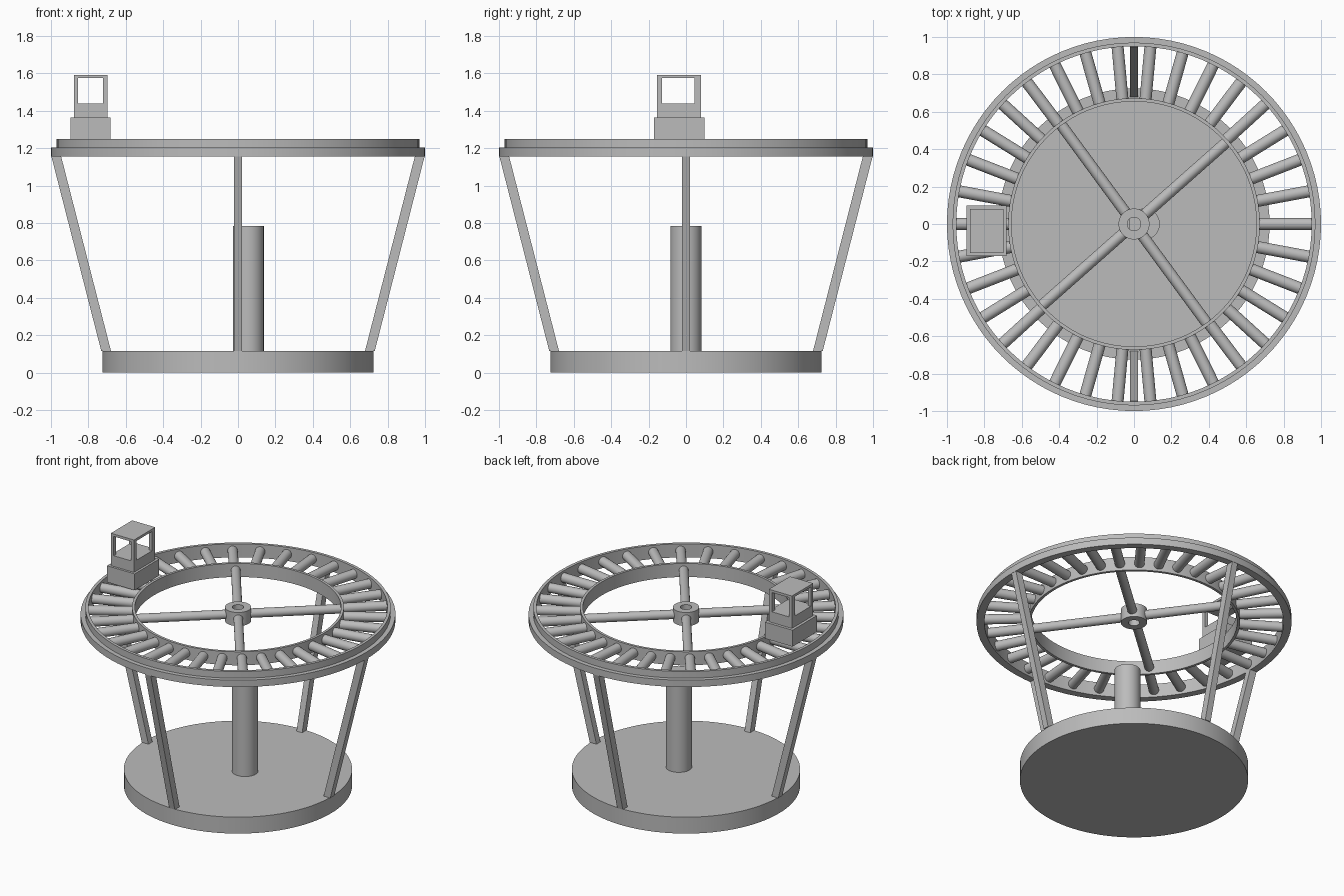
import bpy, bmesh, math
from mathutils import Vector

cube = bpy.data.objects.get("Cube")
if cube:
    bpy.data.objects.remove(cube, do_unlink=True)

grey = bpy.data.materials.new("plain grey")
grey.use_nodes = True
grey.diffuse_color = (0.5, 0.5, 0.5, 1)
grey.node_tree.nodes["Principled BSDF"].inputs["Base Color"].default_value = (0.5, 0.5, 0.5, 1)


def finish(bm, name, smooth=False):
    bmesh.ops.recalc_face_normals(bm, faces=bm.faces)
    mesh = bpy.data.meshes.new(name)
    bm.to_mesh(mesh)
    bm.free()
    mesh.materials.append(grey)
    ob = bpy.data.objects.new(name, mesh)
    bpy.context.collection.objects.link(ob)
    if smooth:
        bpy.ops.object.select_all(action='DESELECT')
        ob.select_set(True)
        bpy.context.view_layer.objects.active = ob
        bpy.ops.object.shade_smooth_by_angle(angle=math.radians(35))
    return ob


def lathe(name, profile, sides=96):
    """Closed (radius, height) profile turned around z."""
    bm = bmesh.new()
    rows = [[bm.verts.new((r * math.cos(a), r * math.sin(a), z)) for r, z in profile]
            for a in (2 * math.pi * i / sides for i in range(sides))]
    n = len(profile)
    for i in range(sides):
        p, q = rows[i], rows[(i + 1) % sides]
        for j in range(n):
            k = (j + 1) % n
            bm.faces.new((p[j], q[j], q[k], p[k]))
    return finish(bm, name, True)


def rod(name, a, b, radius, sides=24):
    """Round bar from a to b."""
    a, b = Vector(a), Vector(b)
    bm = bmesh.new()
    bmesh.ops.create_cone(bm, cap_ends=True, segments=sides, radius1=radius,
                          radius2=radius, depth=(b - a).length)
    rot = (b - a).to_track_quat('Z', 'Y').to_matrix()
    bmesh.ops.rotate(bm, cent=(0, 0, 0), matrix=rot, verts=bm.verts)
    bmesh.ops.translate(bm, vec=(a + b) / 2, verts=bm.verts)
    return finish(bm, name, True)


def box(name, x, y, z):
    bm = bmesh.new()
    bmesh.ops.create_cube(bm, size=1)
    for v in bm.verts:
        v.co = [s[0] if c < 0 else s[1] for c, s in zip(v.co, (x, y, z))]
    return finish(bm, name)


def polar(r, angle, z):
    return (r * math.cos(angle), r * math.sin(angle), z)


# Base disc and off-centre column
rod("base", (0, 0, 0), (0, 0, 0.115), 0.725, 96)
rod("column", (0.055, 0, 0.115), (0.055, 0, 0.785), 0.083, 48)

# Stepped outer rail, inner rail and hub
lathe("outer_rail", [(0.95, 1.155), (1.0, 1.155), (1.0, 1.203), (0.97, 1.203),
                     (0.97, 1.25), (0.95, 1.25)])
lathe("inner_rail", [(0.655, 1.155), (0.673, 1.155), (0.673, 1.25), (0.655, 1.25)])
lathe("hub", [(0.036, 1.155), (0.083, 1.155), (0.083, 1.25), (0.036, 1.25)], 48)

# Rollers between the rails
for i in range(34):
    t = 2 * math.pi * i / 34
    rod(f"roller_{i + 1}", polar(0.67, t, 1.203), polar(0.953, t, 1.203), 0.032)

# Spokes from hub to inner rail
for i, deg in enumerate((41.5, 126.3, 221.5, 306.3)):
    t = math.radians(deg)
    rod(f"spoke_{i + 1}", polar(0.07, t, 1.203), polar(0.66, t, 1.203), 0.03)

# Four square legs leaning outward
for name, deg in (("left", 0), ("back", 90), ("right", 180), ("front", 270)):
    t = math.radians(deg)
    side = Vector((-math.sin(t), math.cos(t), 0)) * 0.022
    bm = bmesh.new()
    ends = []
    for r, z in ((0.705, 0.115), (0.972, 1.157)):
        ends.append([bm.verts.new(Vector(polar(r + dr, t, z)) + s * side)
                     for dr, s in ((-0.026, -1), (0.026, -1), (0.026, 1), (-0.026, 1))])
    low, top = ends
    bm.faces.new(low)
    bm.faces.new(top)
    for j in range(4):
        k = (j + 1) % 4
        bm.faces.new((low[j], low[k], top[k], top[j]))
    finish(bm, name + "_leg")

# Cabin riding on the rails: plinth, body, corner posts, roof
x0, x1, y0, y1 = -0.877, -0.698, -0.155, 0.08
box("cabin_plinth", (-0.896, -0.682), (-0.171, 0.1), (1.25, 1.365))
box("cabin_body", (x0, x1), (y0, y1), (1.365, 1.44))
box("cabin_roof", (x0, x1), (y0, y1), (1.575, 1.592))
for nx, px in (("right", (x0, x0 + 0.022)), ("left", (x1 - 0.024, x1))):
    for ny, py in (("front", (y0, y0 + 0.026)), ("back", (y1 - 0.034, y1))):
        box(f"cabin_post_{ny}_{nx}", px, py, (1.44, 1.575))
